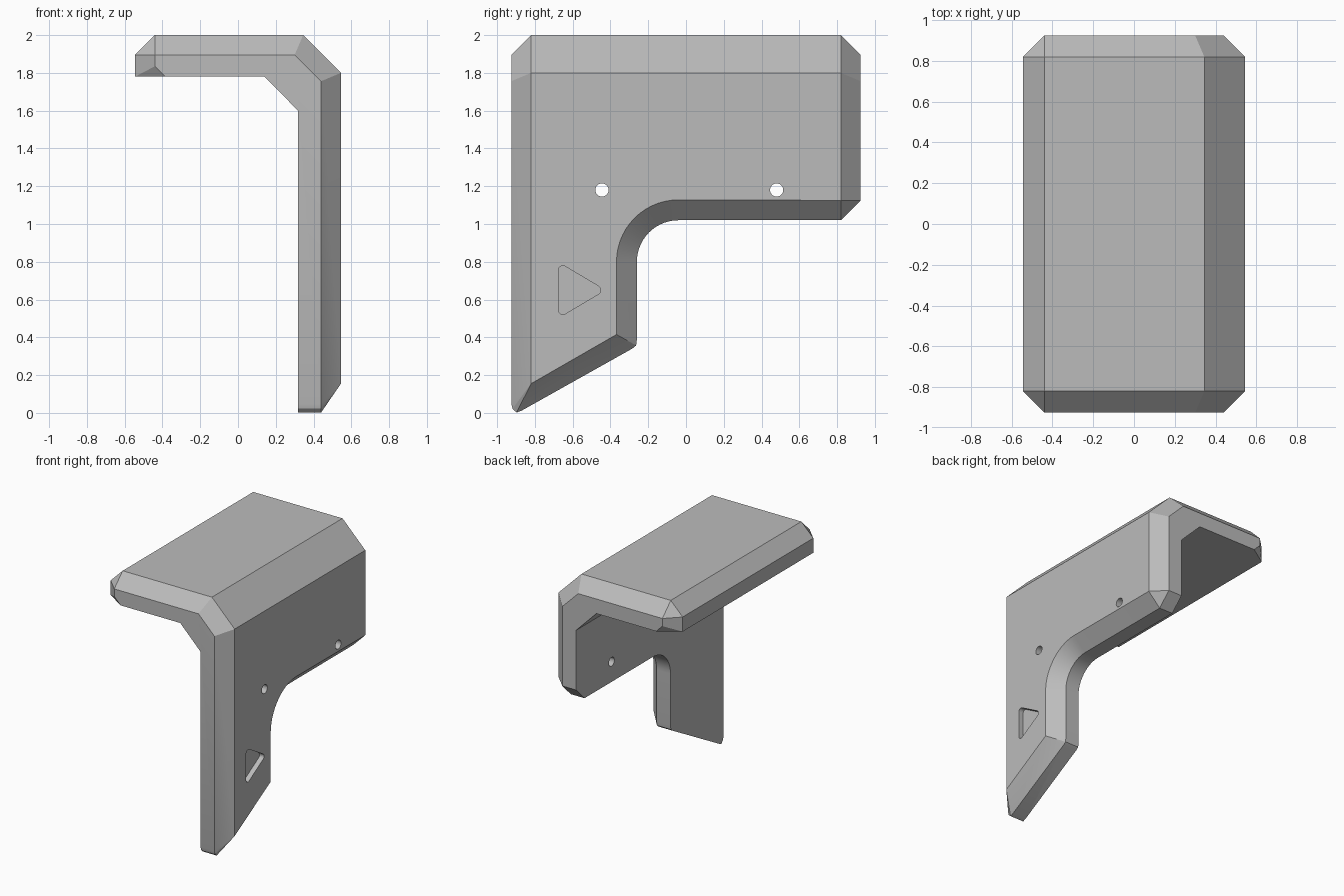
import bpy, bmesh
from math import cos, sin, pi
from mathutils import Vector

if "Cube" in bpy.data.objects:
    bpy.data.objects.remove(bpy.data.objects["Cube"])

grey = bpy.data.materials.new("plain grey")
grey.use_nodes = True
grey.diffuse_color = (0.5, 0.5, 0.5, 1)
grey.node_tree.nodes["Principled BSDF"].inputs["Base Color"].default_value = (0.5, 0.5, 0.5, 1)


def finish(name, bm):
    bmesh.ops.remove_doubles(bm, verts=bm.verts, dist=1e-5)
    bmesh.ops.recalc_face_normals(bm, faces=bm.faces)
    mesh = bpy.data.meshes.new(name)
    bm.to_mesh(mesh)
    bm.free()
    mesh.materials.append(grey)
    obj = bpy.data.objects.new(name, mesh)
    bpy.context.collection.objects.link(obj)
    return obj


def loft(name, sections):
    """Closed solid through matching rings of 3D points."""
    bm = bmesh.new()
    rings = [[bm.verts.new(p) for p in s] for s in sections]
    n = len(rings[0])
    for a, b in zip(rings, rings[1:]):
        for i in range(n):
            j = (i + 1) % n
            bm.faces.new((a[i], a[j], b[j], b[i]))
    bm.faces.new(rings[0])
    bm.faces.new(rings[-1])
    return finish(name, bm)


def along_x(name, stations):
    return loft(name, [[(x, y, z) for y, z in ring] for x, ring in stations])


def combine(target, tool, operation):
    mod = target.modifiers.new(operation, "BOOLEAN")
    mod.operation = operation
    mod.solver = "EXACT"
    mod.object = tool
    bpy.context.view_layer.objects.active = target
    bpy.ops.object.modifier_apply(modifier=mod.name)
    bpy.data.objects.remove(tool)


def arc(cy, cz, r, start, end, n):
    angles = [start + (end - start) * i / n for i in range(n + 1)]
    return [(cy + r * cos(a), cz + r * sin(a)) for a in angles]


# Side outline: rounded leg tip, sloped foot, curved notch, chamfered corners
CY, CZ = -0.04, 0.80
tip = [(-.925, .05), (-.918, .022), (-.897, .002), (-.87, .012)]
heel = [(-.285, .34), (-.264, .357), (-.26, .39)]
outline = (tip + heel + arc(CY, CZ, .22, pi, pi / 2, 14)
           + [(.82, 1.02), (.925, 1.125), (.925, 1.896), (.82, 2), (-.82, 2), (-.925, 1.896)])
# Same outline moved inwards by the chamfer width
inset = ([(-.82, .155)] * len(tip) + [(-.368, .415)] * len(heel)
         + arc(CY, CZ, .328, pi, pi / 2, 14)
         + [(.82, 1.125)] * 2 + [(.82, 1.896)] * 2 + [(-.82, 1.896)] * 2)
bracket = along_x("angle_bracket", [(-.545, inset), (-.44, outline), (.44, outline), (.545, inset)])


# Angle section with inner gusset; its outer bevel drops towards both ends
def angle_section(y, bevel):
    pts = [(-.6, 1.78), (.14, 1.78), (.318, 1.6), (.318, -.1), (.6, -.1),
           (.6, bevel - .6), (bevel - 2.1, 2.1), (-.6, 2.1)]
    return [(x, y, z) for x, z in pts]


section = loft("section_helper", [angle_section(-1.03, 2.047), angle_section(-.82, 2.345),
                                  angle_section(.82, 2.345), angle_section(1.03, 2.047)])
combine(bracket, section, "INTERSECT")

# Clipped lower corners at the free edge of the top plate
for side in (-1, 1):
    tri = [Vector(p) for p in ((-.545, side * .82, 1.78), (-.385, side * .925, 1.78),
                               (-.445, side * .925, 1.84))]
    centre = sum(tri, Vector()) / 3
    bm = bmesh.new()
    for p in [centre + (v - centre) * 1.3 for v in tri] + [Vector((-.6, side, 1.7))]:
        bm.verts.new(p)
    bmesh.ops.convex_hull(bm, input=bm.verts)
    combine(bracket, finish("corner_cutter", bm), "DIFFERENCE")

# Two screw holes through the side plate
for y in (-.445, .48):
    ring = arc(y, 1.18, .035, 0, 2 * pi, 24)[:-1]
    combine(bracket, along_x("hole_cutter", [(.2, ring), (.7, ring)]), "DIFFERENCE")

# Shallow rounded triangular recess in the leg
triangle = []
for cy, cz, start in ((-.652, .545, pi), (-.475, .65, -pi / 3), (-.652, .755, pi / 3)):
    triangle += arc(cy, cz, .024, start, start + 2 * pi / 3, 5)
combine(bracket, along_x("recess_cutter", [(.505, triangle), (.7, triangle)]), "DIFFERENCE")

bpy.ops.object.select_all(action="DESELECT")
bracket.select_set(True)
bpy.context.view_layer.objects.active = bracket
bpy.ops.object.shade_smooth_by_angle(angle=pi / 9)
